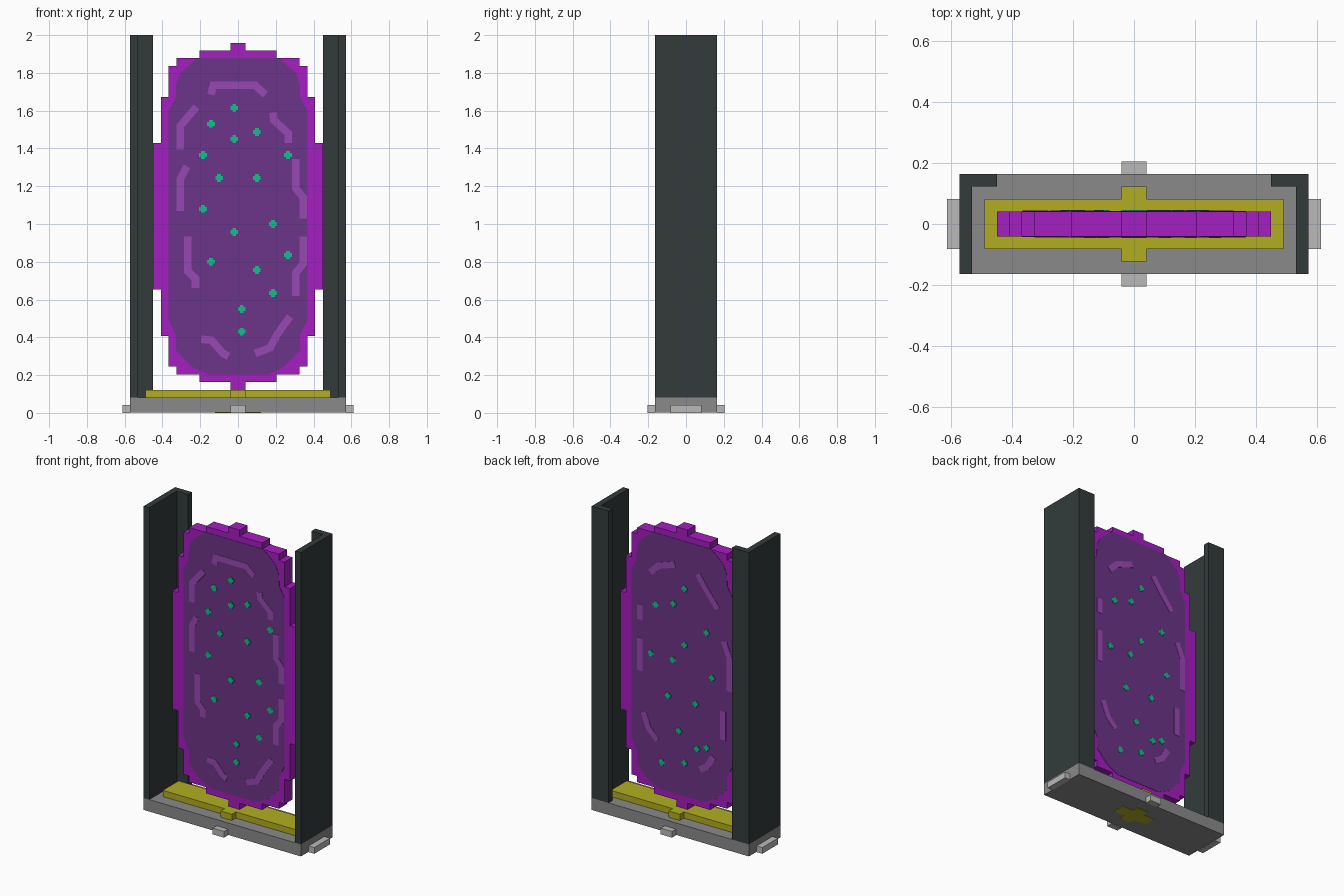
import bpy, bmesh
from mathutils import Vector

if "Cube" in bpy.data.objects:
    bpy.data.objects.remove(bpy.data.objects["Cube"], do_unlink=True)

U = 2 / 49  # one grid step of the blocky design


def material(name, rgb):
    lin = [(c / 255 / 12.92) if c < 10 else ((c / 255 + 0.055) / 1.055) ** 2.4 for c in rgb]
    m = bpy.data.materials.new(name)
    m.use_nodes = True
    m.diffuse_color = (*lin, 1)
    bsdf = next(n for n in m.node_tree.nodes if n.type == 'BSDF_PRINCIPLED')
    bsdf.inputs["Base Color"].default_value = (*lin, 1)
    return m


RIM = material("bright purple", (165, 30, 193))
PANEL = material("deep purple", (108, 52, 136))
STREAK = material("light purple", (153, 72, 180))
DOT = material("teal green", (18, 190, 140))
WALL = material("dark slate", (51, 59, 59))
BASE = material("mid grey", (138, 138, 138))
TAB = material("light grey", (186, 186, 186))
YELLOW = material("mustard yellow", (178, 174, 34))


def prisms(name, outlines, lo, hi, mat, axis='z'):
    """Extrude 2D outlines from lo to hi along z (xy outlines) or y (xz outlines)."""
    bm = bmesh.new()
    for pts in outlines:
        if axis == 'z':
            vs = [bm.verts.new((a, b, lo)) for a, b in pts]
            move = (0, 0, hi - lo)
        else:
            vs = [bm.verts.new((a, lo, b)) for a, b in pts]
            move = (0, hi - lo, 0)
        face = bm.faces.new(vs)
        ext = bmesh.ops.extrude_face_region(bm, geom=[face], use_keep_orig=True)
        top = [g for g in ext["geom"] if isinstance(g, bmesh.types.BMVert)]
        bmesh.ops.translate(bm, verts=top, vec=move)
    bmesh.ops.recalc_face_normals(bm, faces=bm.faces)
    me = bpy.data.meshes.new(name)
    bm.to_mesh(me)
    bm.free()
    me.materials.append(mat)
    ob = bpy.data.objects.new(name, me)
    bpy.context.collection.objects.link(ob)
    return ob


def rect(x0, x1, y0, y1):
    return [(x0, y0), (x1, y0), (x1, y1), (x0, y1)]


def cross(cx, cy, ax, ay, bx, by):
    """Plus outline: long arm ax by ay, short arm bx by by (half sizes)."""
    q = [(ax, ay), (bx, ay), (bx, by)]
    pts = q + [(-x, y) for x, y in q[::-1]]
    pts += [(-x, -y) for x, y in pts]
    return [(cx + x, cy + y) for x, y in pts]


def mirrored(half):
    """Close a right-hand half outline into a symmetric one."""
    return half + [(-x, z) for x, z in half[::-1]]


def stroke(path, w=0.02):
    """Widen a polyline into a band outline."""
    p = [Vector(v) for v in path]
    left, right = [], []
    for i, v in enumerate(p):
        d0 = (p[i] - p[i - 1]).normalized() if i else (p[1] - p[0]).normalized()
        d1 = (p[i + 1] - p[i]).normalized() if i < len(p) - 1 else d0
        t = (d0 + d1).normalized()
        n = Vector((-t.y, t.x)) * w / max(t.dot(d0), 0.5)
        left.append(tuple(v + n))
        right.append(tuple(v - n))
    return left + right[::-1]


# Base with side tabs and a plate set in the underside
prisms("base", [rect(-14 * U, 14 * U, -4 * U, 4 * U)], 0.003, 2 * U, BASE)
prisms("underside_cross", [cross(0, 0, 3 * U, U, U, 2 * U)], 0, 0.004, YELLOW)
for s, side in ((1, "left"), (-1, "right")):
    prisms(side + "_tab", [rect(s * 14 * U, s * 15 * U, -2 * U, 2 * U)], 0, U, TAB)
for s, side in ((1, "back"), (-1, "front")):
    prisms(side + "_tab", [rect(-U, U, s * 4 * U, s * 5 * U)], 0, U, TAB)

# Yellow plinth
prisms("plinth", [cross(0, 0, 12 * U, 2 * U, U, 3 * U)], 2 * U, 3 * U, YELLOW)

# L-shaped side walls with the flange at the back
for s, side in ((1, "left"), (-1, "right")):
    L = [(14, -4), (14, 4), (11, 4), (11, 3), (13, 3), (13, -4)]
    prisms(side + "_wall", [[(s * x * U, y * U) for x, y in L]], 2 * U, 49 * U, WALL)

# Stepped oval slab
widths = [1, 5, 8, 9, 10, 11, 10, 9, 8, 5, 1]
levels = [48, 47, 46, 45, 41, 35, 16, 10, 6, 5, 4, 3]
half = []
for w, top, bottom in zip(widths, levels, levels[1:]):
    half += [(w * U, top * U), (w * U, bottom * U)]
prisms("slab_rim", [mirrored(half)], -U, U, RIM, 'y')

# Painted panel, streaks and dots on each face
panel = mirrored([(.215, 1.88), (.305, 1.80), (.327, 1.74), (.33, 1.67), (.367, 1.60),
                  (.367, .49), (.327, .41), (.327, .33), (.245, .245), (.16, .204)])
front_streaks = [
    [(-.143, 1.685), (-.13, 1.735), (.09, 1.735), (.145, 1.685)],
    [(-.305, 1.395), (-.305, 1.52), (-.22, 1.62)],
    [(.185, 1.59), (.19, 1.55), (.265, 1.48), (.265, 1.43)],
    [(-.305, 1.07), (-.305, 1.24), (-.27, 1.305)],
    [(.305, 1.345), (.305, 1.19), (.345, 1.14), (.345, 1.03)],
    [(-.265, .935), (-.265, .75), (-.225, .71), (-.225, .66)],
    [(.345, .935), (.345, .79), (.305, .74), (.305, .62)],
    [(-.195, .39), (-.14, .385), (-.08, .315), (-.05, .30)],
    [(.09, .315), (.17, .345), (.21, .42), (.275, .51)],
]
back_streaks = [
    [(.23, 1.61), (.17, 1.67), (.05, 1.71)],
    [(-.115, 1.69), (-.18, 1.60), (-.26, 1.50)],
    [(.306, 1.38), (.306, 1.28)],
    [(.306, 1.16), (.306, .945)],
    [(-.305, 1.30), (-.345, 1.20), (-.345, .98)],
    [(.28, .68), (.24, .58), (.18, .52)],
    [(-.30, .84), (-.30, .65)],
    [(-.13, .41), (-.18, .44), (-.23, .52)],
]
front_dots = [(-.02, 1.614), (-.143, 1.53), (.1, 1.487), (-.02, 1.45), (-.185, 1.365),
              (.265, 1.365), (-.1, 1.243), (.1, 1.243), (-.185, 1.08), (.185, 1.0),
              (-.02, .958), (.265, .836), (-.143, .8), (.1, .757), (.185, .635),
              (.02, .55), (.02, .43)]
back_dots = [(-.02, 1.57), (.06, 1.45), (.19, 1.41), (-.18, 1.323), (-.02, 1.2),
             (.225, 1.08), (.065, 1.08), (-.22, 1.037), (.1, .835), (-.1, .835),
             (.02, .625), (-.18, .567), (.145, .385), (-.02, .425), (-.11, .40 + .14)]
for s, side, streaks, dots in ((-1, "front", front_streaks, front_dots),
                               (1, "back", back_streaks, back_dots)):
    prisms(side + "_panel", [panel], s * U, s * (U + .002), PANEL, 'y')
    prisms(side + "_streaks", [stroke(p) for p in streaks], s * U, s * (U + .004), STREAK, 'y')
    prisms(side + "_dots", [cross(x, z, U / 2, U / 4, U / 4, U / 2) for x, z in dots],
           s * U, s * (U + .005), DOT, 'y')
